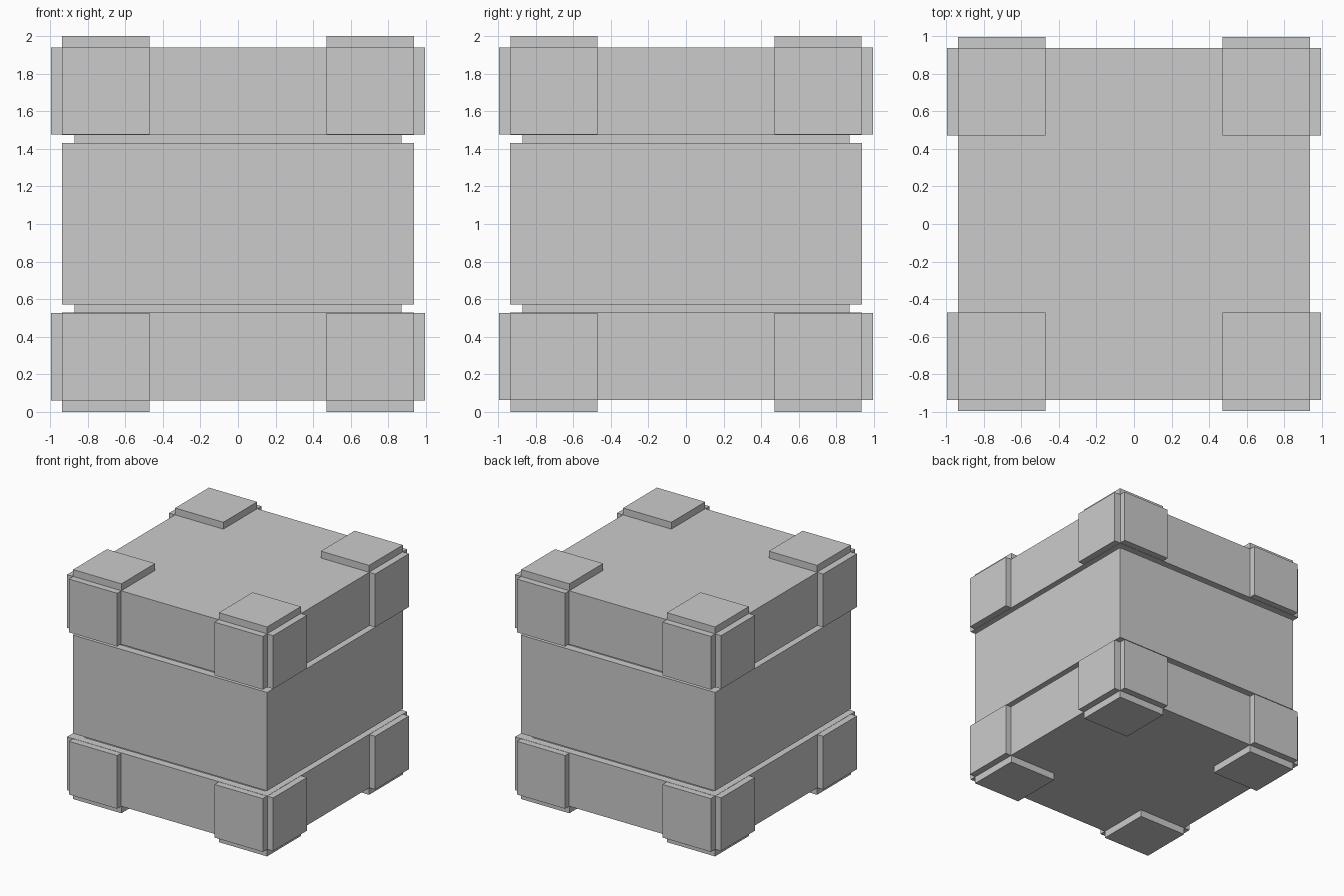
import bpy, bmesh
from mathutils import Vector

if "Cube" in bpy.data.objects:
    bpy.data.objects.remove(bpy.data.objects["Cube"])

HALF = 0.937      # half width of the main bands
CORE = 0.871      # half width inside the grooves
OUT = 0.994       # outer reach of side pads
INNER = 0.47      # inner edge of the corner pads


def finish(name, bm):
    bmesh.ops.recalc_face_normals(bm, faces=bm.faces)
    me = bpy.data.meshes.new(name)
    bm.to_mesh(me)
    bm.free()
    ob = bpy.data.objects.new(name, me)
    bpy.context.collection.objects.link(ob)
    return ob


def box(name, lo, hi):
    lo, hi = Vector(lo), Vector(hi)
    bm = bmesh.new()
    bmesh.ops.create_cube(bm, size=1)
    for v in bm.verts:
        v.co = Vector(v.co[i] * (hi[i] - lo[i]) + (hi[i] + lo[i]) / 2 for i in range(3))
    return finish(name, bm)


# Crate body: square rings stacked along z, with two recessed grooves
profile = [(HALF, 0.062), (HALF, 0.528), (CORE, 0.528), (CORE, 0.572), (HALF, 0.572),
           (HALF, 1.43), (CORE, 1.43), (CORE, 1.474), (HALF, 1.474), (HALF, 1.94)]
bm = bmesh.new()
rings = [[bm.verts.new((sx * r, sy * r, z)) for sx, sy in ((-1, -1), (1, -1), (1, 1), (-1, 1))]
         for r, z in profile]
for a, b in zip(rings, rings[1:]):
    for i in range(4):
        j = (i + 1) % 4
        bm.faces.new((a[i], a[j], b[j], b[i]))
bm.faces.new(rings[0][::-1])
bm.faces.new(rings[-1])
finish("crate_body", bm)


# Corner pads: three plates on each of the eight corners
def span(sign, a, b):
    return sorted((sign * a, sign * b))


levels = {"lower": ((0.062, 0.526), (0.0, 0.062)), "upper": ((1.476, 1.94), (1.94, 2.0))}
for level, (side_z, cap_z) in levels.items():
    for sx, xn in ((-1, "left"), (1, "right")):
        for sy, yn in ((-1, "front"), (1, "back")):
            tag = f"{level}_{yn}_{xn}_corner"
            wide_x, wide_y = span(sx, INNER, HALF - 0.002), span(sy, INNER, HALF - 0.002)
            thin_x, thin_y = span(sx, HALF, OUT), span(sy, HALF, OUT)
            for part, spans in (("side_pad", (thin_x, wide_y, side_z)),
                                ("face_pad", (wide_x, thin_y, side_z)),
                                ("cap_pad", (wide_x, wide_y, cap_z))):
                box(f"{tag}_{part}", [s[0] for s in spans], [s[1] for s in spans])
